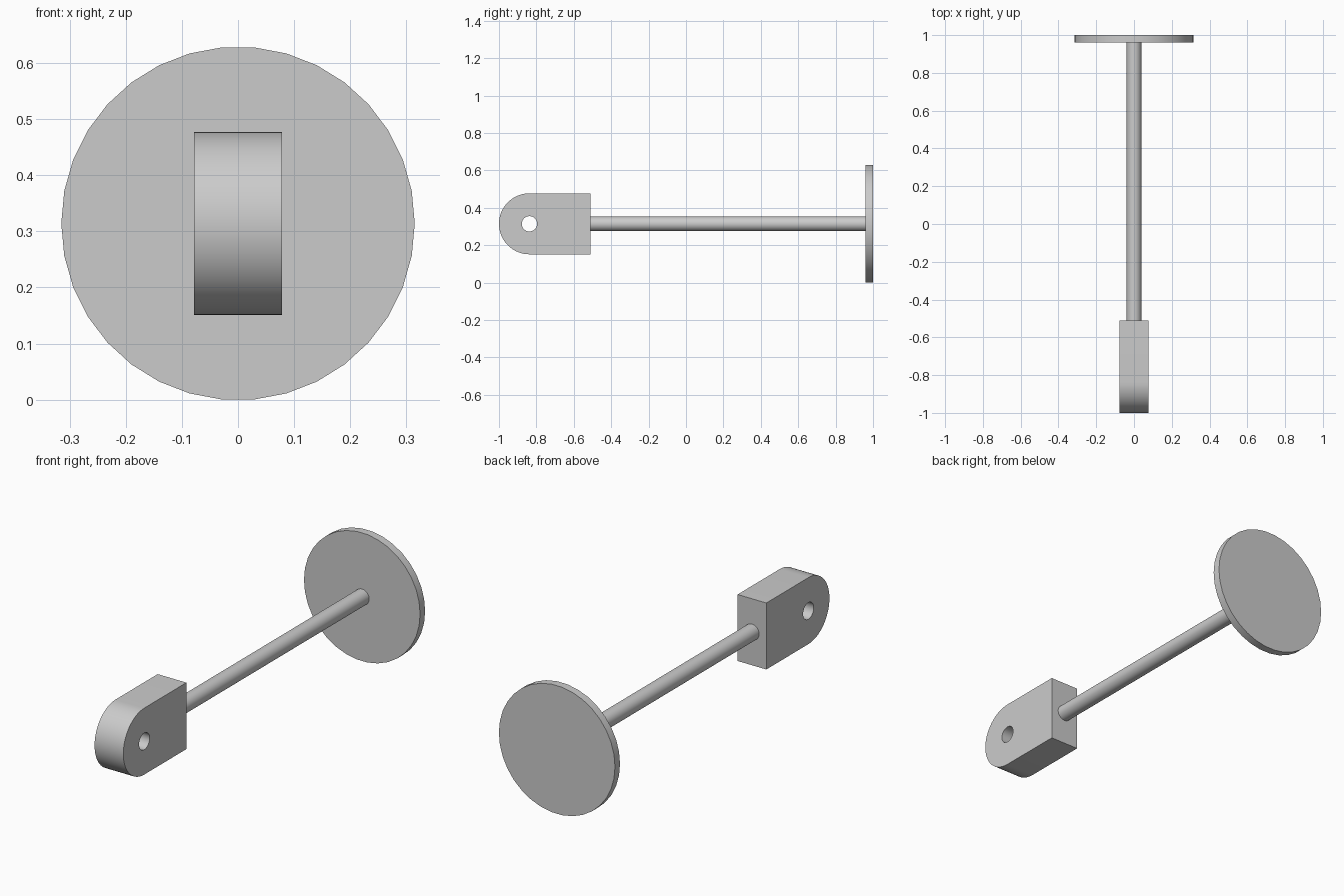
import bpy, bmesh
from math import sin, cos, pi, radians

if "Cube" in bpy.data.objects:
    bpy.data.objects.remove(bpy.data.objects["Cube"])

ZC = 0.314      # height of the common axis
PIVOT_Y = -0.837  # centre of the rounded end and pin hole


def arc(cu, cv, r, start, end, steps):
    """Points on an arc, both ends included."""
    return [(cu + r * cos(start + (end - start) * i / steps),
             cv + r * sin(start + (end - start) * i / steps)) for i in range(steps + 1)]


def circle(cu, cv, r, sides):
    return arc(cu, cv, r, 0, 2 * pi, sides)[:-1]


def prism(name, profile, axis, a, b):
    """Extrude a 2D profile along x (profile in y,z) or y (profile in x,z)."""
    def place(u, v, t):
        return (t, u, v) if axis == 'x' else (u, t, v)
    bm = bmesh.new()
    face = bm.faces.new([bm.verts.new(place(u, v, a)) for u, v in profile])
    ext = bmesh.ops.extrude_face_region(bm, geom=[face], use_keep_orig=True)
    for vert in (g for g in ext['geom'] if isinstance(g, bmesh.types.BMVert)):
        setattr(vert.co, axis, b)
    bmesh.ops.recalc_face_normals(bm, faces=bm.faces)
    mesh = bpy.data.meshes.new(name)
    bm.to_mesh(mesh)
    bm.free()
    obj = bpy.data.objects.new(name, mesh)
    bpy.context.collection.objects.link(obj)
    return obj


def smooth(obj):
    bpy.ops.object.select_all(action='DESELECT')
    obj.select_set(True)
    bpy.context.view_layer.objects.active = obj
    bpy.ops.object.shade_smooth_by_angle(angle=radians(30))


# Round end plate and connecting rod
plate = prism("end_plate", circle(0, ZC, 0.315, 34), 'y', 0.961, 1.0)
rod = prism("rod", circle(0, ZC, 0.039, 32), 'y', -0.511, 0.961)

# Pivot block with a rounded front end
outline = arc(PIVOT_Y, ZC, 0.163, pi / 2, 3 * pi / 2, 32)
outline += [(-0.511, ZC - 0.163), (-0.511, ZC + 0.163)]
block = prism("pivot_block", outline, 'x', -0.078, 0.078)

# Pin hole through the block
cutter = prism("pin_hole_cutter", circle(PIVOT_Y, ZC, 0.041, 32), 'x', -0.2, 0.2)
cutter.hide_render = True
hole = block.modifiers.new("pin_hole", 'BOOLEAN')
hole.operation = 'DIFFERENCE'
hole.solver = 'EXACT'
hole.object = cutter
bpy.context.view_layer.objects.active = block
bpy.ops.object.modifier_apply(modifier=hole.name)
bpy.data.objects.remove(cutter)

for part in (plate, rod, block):
    smooth(part)
